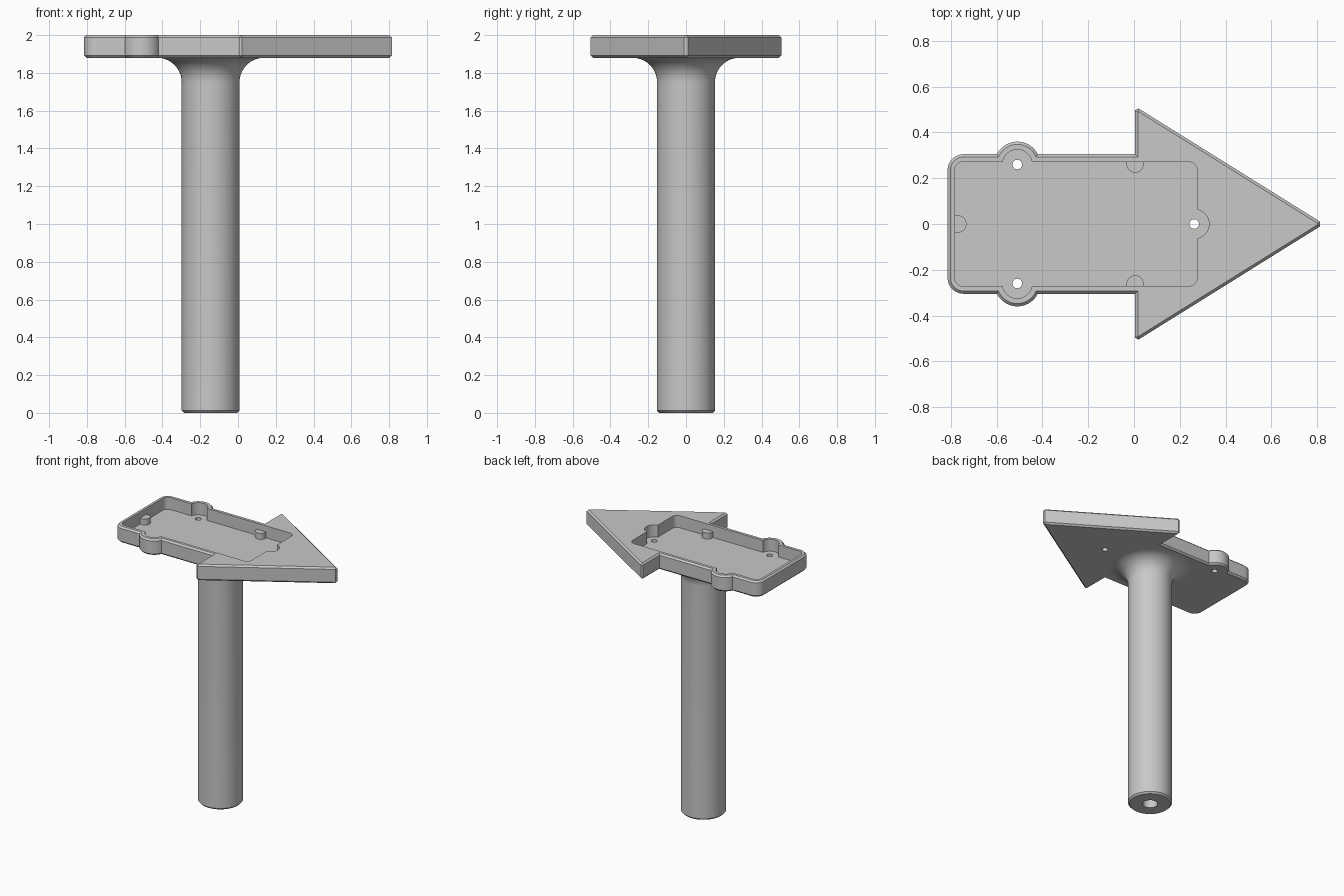
import bpy, bmesh, math
from mathutils import Vector

cube = bpy.data.objects.get("Cube")
if cube:
    bpy.data.objects.remove(cube, do_unlink=True)

grey = bpy.data.materials.new("plain grey")
grey.use_nodes = True
tone = (0.58, 0.58, 0.58, 1)
grey.diffuse_color = tone
grey.node_tree.nodes["Principled BSDF"].inputs["Base Color"].default_value = tone

BASE, FLOOR, TOP = 1.88, 1.91, 2.0
CHAMFER = 0.012


def arc(cx, cy, r, start, end, n=12):
    angles = [math.radians(start + (end - start) * i / n) for i in range(n + 1)]
    return [(cx + r * math.cos(a), cy + r * math.sin(a)) for a in angles]


def finish(name, bm):
    bmesh.ops.recalc_face_normals(bm, faces=bm.faces)
    mesh = bpy.data.meshes.new(name)
    bm.to_mesh(mesh)
    bm.free()
    mesh.materials.append(grey)
    obj = bpy.data.objects.new(name, mesh)
    bpy.context.collection.objects.link(obj)
    return obj


def prism(name, outline, z0, z1, chamfer=0):
    bm = bmesh.new()
    face = bm.faces.new([bm.verts.new((x, y, z0)) for x, y in outline])
    new = bmesh.ops.extrude_face_region(bm, geom=[face])["geom"]
    verts = [v for v in new if isinstance(v, bmesh.types.BMVert)]
    bmesh.ops.translate(bm, verts=verts, vec=(0, 0, z1 - z0))
    if chamfer:
        rim = [e for e in bm.edges if abs(e.verts[0].co.z - e.verts[1].co.z) < 1e-4]
        bmesh.ops.bevel(bm, geom=rim, offset=chamfer, segments=1,
                        affect='EDGES', clamp_overlap=False)
    return finish(name, bm)


def select_only(obj):
    bpy.ops.object.select_all(action='DESELECT')
    obj.select_set(True)
    bpy.context.view_layer.objects.active = obj


def cut(target, cutter):
    select_only(target)
    mod = target.modifiers.new("cut", 'BOOLEAN')
    mod.operation, mod.solver, mod.object = 'DIFFERENCE', 'EXACT', cutter
    bpy.ops.object.modifier_apply(modifier=mod.name)
    bpy.data.objects.remove(cutter, do_unlink=True)


def mirrored(half):
    return half + [(x, -y) for x, y in reversed(half)]


def circle(x, y, r, n=40):
    return arc(x, y, r, 0, 360, n)[:-1]


# Arrow-shaped plate with rounded tail and two side lugs
lug = math.degrees(math.asin(0.045 / 0.1))
half = arc(-0.745, 0.235, 0.07, 180, 90)
half += arc(-0.51, 0.26, 0.1, 180 - lug, lug, 24)
half += [(0.005, 0.305), (0.005, 0.498), (0.02, 0.505), (0.814, 0.01)]
plate = prism("arrow_plate", mirrored(half), BASE, TOP, CHAMFER)

# Recessed tray with round clearances and through screw holes
tray = mirrored(arc(-0.745, 0.232, 0.04, 180, 90) + arc(0.237, 0.232, 0.04, 90, 0))
cut(plate, prism("tray_cutter", tray, FLOOR, 2.1))
screws = [(-0.51, 0.26), (-0.51, -0.26), (0.263, 0)]
for x, y in screws:
    cut(plate, prism("clearance_cutter", circle(x, y, 0.065), FLOOR, 2.1))
for x, y in screws:
    cut(plate, prism("screw_cutter", circle(x, y, 0.021, 24), 1.8, 2.1))

# Support pegs standing against the tray walls
pegs = [prism(name, circle(x, y, 0.038, 32), FLOOR - 0.01, 1.955)
        for name, x, y in (("left_side_peg", 0.005, 0.262),
                           ("right_side_peg", 0.005, -0.262),
                           ("tail_peg", -0.77, 0))]

# Turned post with blind hole below and flared fillet at the top
R, FILLET, HOLE, DEPTH = 0.153, 0.13, 0.052, 0.5
profile = [(0, DEPTH), (HOLE, DEPTH), (HOLE, 0), (R - CHAMFER, 0), (R, CHAMFER)]
profile += arc(R + FILLET, BASE - FILLET, FILLET, 180, 90, 14)
profile += [(R + FILLET, BASE + 0.005), (0, BASE + 0.005)]
bm = bmesh.new()
verts = [bm.verts.new((r, 0, z)) for r, z in profile]
edges = [bm.edges.new(pair) for pair in zip(verts, verts[1:])]
bmesh.ops.spin(bm, geom=verts + edges, cent=(0, 0, 0), axis=(0, 0, 1),
               angle=2 * math.pi, steps=64)
bmesh.ops.remove_doubles(bm, verts=bm.verts, dist=1e-4)
bmesh.ops.translate(bm, verts=bm.verts, vec=Vector((-0.145, 0, 0)))
post = finish("post", bm)

for obj in [plate, post] + pegs:
    select_only(obj)
    bpy.ops.object.shade_smooth_by_angle(angle=math.radians(30))
